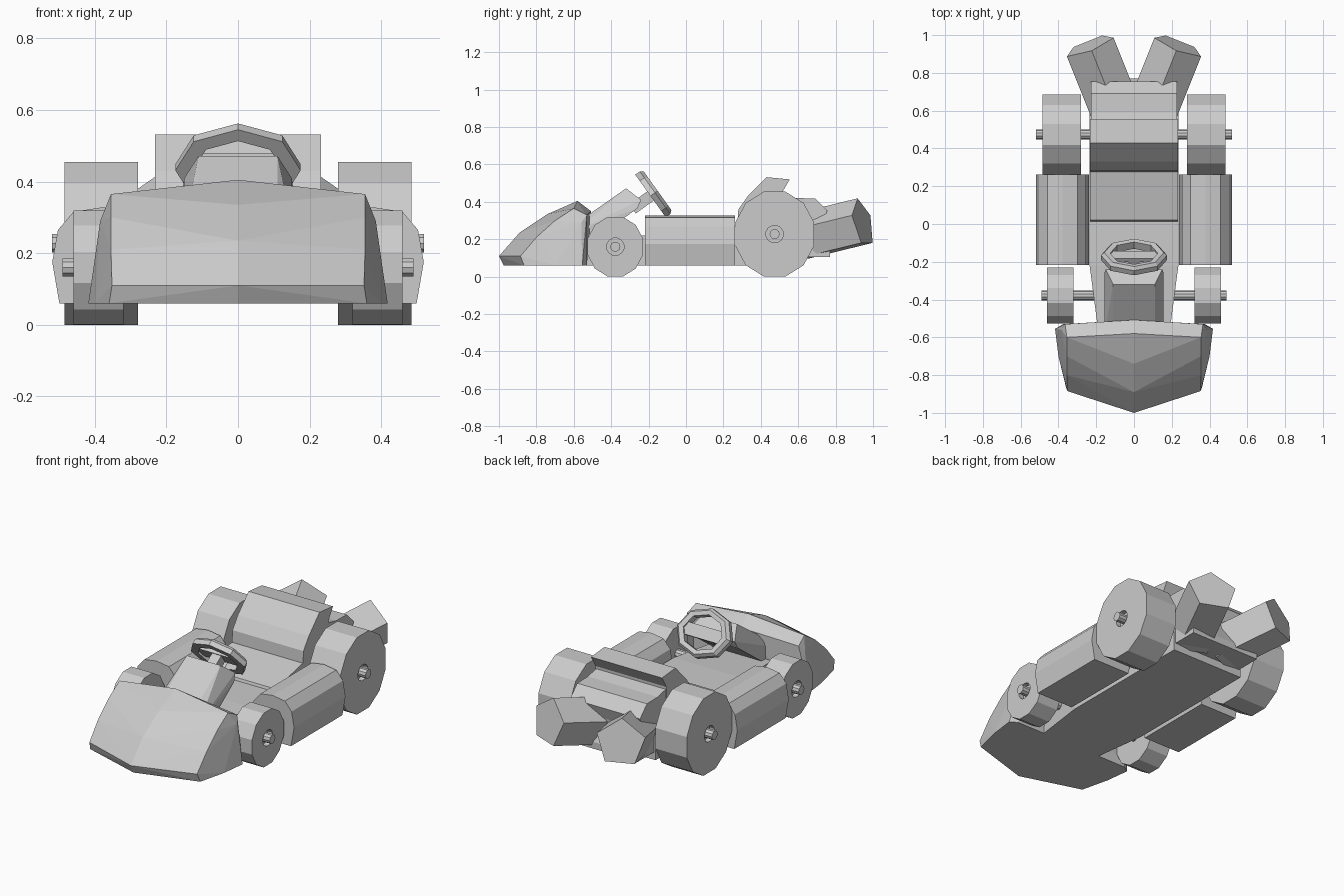
import bpy, bmesh
from math import sin, cos, pi
from mathutils import Vector

if "Cube" in bpy.data.objects:
    bpy.data.objects.remove(bpy.data.objects["Cube"])


def finish(name, bm):
    bmesh.ops.recalc_face_normals(bm, faces=bm.faces[:])
    me = bpy.data.meshes.new(name)
    bm.to_mesh(me)
    bm.free()
    ob = bpy.data.objects.new(name, me)
    bpy.context.collection.objects.link(ob)
    return ob


def loft(name, rings, closed=False):
    """Skin a list of point rings; cap the ends unless the loft closes on itself."""
    bm = bmesh.new()
    vs = [[bm.verts.new(p) for p in r] for r in rings]
    n, m = len(rings[0]), len(rings)
    for i in range(m if closed else m - 1):
        a, b = vs[i], vs[(i + 1) % m]
        for j in range(n):
            k = (j + 1) % n
            bm.faces.new((a[j], a[k], b[k], b[j]))
    if not closed:
        bm.faces.new(vs[0])
        bm.faces.new(vs[-1])
    return finish(name, bm)


def side_prism(name, profile, w):
    """Extrude a (y, z) profile across x."""
    return loft(name, [[(x, y, z) for y, z in profile] for x in (-w, w)])


def hull(name, pts):
    """Convex solid from points mirrored in x."""
    bm = bmesh.new()
    for p in sorted({(s * x, y, z) for x, y, z in pts for s in (-1, 1)}):
        bm.verts.new(p)
    r = bmesh.ops.convex_hull(bm, input=bm.verts[:])
    bmesh.ops.delete(bm, geom=list({g for g in r["geom_interior"] if isinstance(g, bmesh.types.BMVert)}),
                     context='VERTS')
    bmesh.ops.dissolve_limit(bm, angle_limit=0.02, verts=bm.verts[:], edges=bm.edges[:])
    return finish(name, bm)


def x_ring(x, y, z, r, n, squash=1.0):
    return [(x, y + r * squash * sin(2 * pi * (i + .5) / n), z + r * cos(2 * pi * (i + .5) / n))
            for i in range(n)]


# wheels with a recessed hub hole, and through axles
for tag, y, z, r, x0, x1, axle in (("front", -.378, .16, .1655, .32, .46, .49),
                                   ("rear", .474, .2275, .2355, .28, .485, .52)):
    for s, side in ((-1, "left"), (1, "right")):
        prof = [(x0, r), (x1, r), (x1, .047), (x1 - .03, .047), (x1 - .03, .02), (x0, .02)]
        loft(f"{tag}_wheel_{side}",
             [x_ring(s * px, y, z, pr, 12, .93 if pr == r else 1) for px, pr in prof], closed=True)
    loft(f"{tag}_axle", [x_ring(x, y, z, .027, 10) for x in (-axle, axle)])

# side pods
pod = [(.12, .06), (.14, .175), (.124, .265), (.08, .316), (0, .328),
       (-.08, .316), (-.124, .265), (-.14, .175), (-.12, .06)]
for s, side in ((-1, "left"), (1, "right")):
    loft(f"side_pod_{side}", [[(s * .379 + x, y, z) for x, z in pod] for y in (-.218, .262)])

# chassis: tapered floor between the front wheels, stepped up at the tail
loft("chassis_floor", [[(-w, y, .06), (w, y, .06), (w, y, h), (-w, y, h)]
                       for y, w, h in ((-.56, .19, .2), (-.22, .235, .22), (.62, .235, .22))])
side_prism("tail_block", [(.55, .105), (.77, .105), (.77, .145), (.72, .25), (.55, .25)], .225)

# seat cushion
side_prism("seat", [(0, .18), (.02, .235), (.27, .29), (.4, .29), (.4, .18)], .232)

# seat back running into the engine cover
side_prism("seat_back", [(.27, .2), (.28, .36), (.33, .43), (.43, .532), (.555, .52), (.515, .452),
                         (.51, .2)], .232)
side_prism("engine_cover", [(.5, .2), (.5, .44), (.59, .42), (.69, .418), (.755, .353), (.73, .28),
                            (.72, .2)], .228)

# nose cone
hull("nose", [
    (0, -.975, .06), (0, -1, .11), (0, -.89, .235), (0, -.74, .335), (0, -.58, .405),
    (0, -.508, .35), (0, -.53, .06),
    (.36, -.865, .06), (.352, -.885, .11), (.355, -.8, .21), (.355, -.7, .3), (.355, -.6, .365),
    (.365, -.53, .33), (.375, -.53, .06), (.40, -.70, .06), (.418, -.555, .06),
    (.385, -.56, .29)])

# steering column hood
hull("steering_column", [(.11, -.58, .29), (.11, -.32, .472), (.15, -.24, .41), (.157, -.26, .365),
                         (.157, -.5, .19), (.157, -.58, .25)])

# steering wheel: tilted eight-sided rim with a crossbar
centre = Vector((0, -.172, .444))
up = Vector((0, -.583, .813))
out = Vector((0, .813, .583))
rim = []
for i in range(8):
    d = Vector((sin(i * pi / 4) * .175, 0, 0)) + up * (cos(i * pi / 4) * .14)
    rim.append([centre + d * f + out * o for f, o in ((1, -.022), (1, .008), (.9, .025), (.72, .022),
                                                      (.72, -.022))])
loft("steering_wheel", rim, closed=True)
loft("steering_wheel_bar", [[centre + Vector((x, 0, 0)) + up * u + out * o
                             for u, o in ((-.035, -.012), (.035, -.012), (.035, .012), (-.035, .012))]
                            for x in (-.15, .15)])
loft("steering_shaft", [[centre + out * o + Vector((.03 * a, 0, 0)) + up * (.03 * b)
                         for a, b in ((-1, -1), (1, -1), (1, 1), (-1, 1))] for o in (-.14, 0)])

# five-sided exhaust pipes, splayed outwards and tilted up
for s, side in ((-1, "left"), (1, "right")):
    axis = Vector((s * .36, .9, .22)).normalized()
    lat = axis.cross(Vector((0, 0, 1))).normalized()
    top = lat.cross(axis)
    end = Vector((s * .235, .945, .287))
    loft(f"exhaust_{side}", [[end - axis * t + lat * (.14 * sin(i * .4 * pi)) + top * (.135 * cos(i * .4 * pi))
                              for i in range(5)] for t in (.38, 0)])
